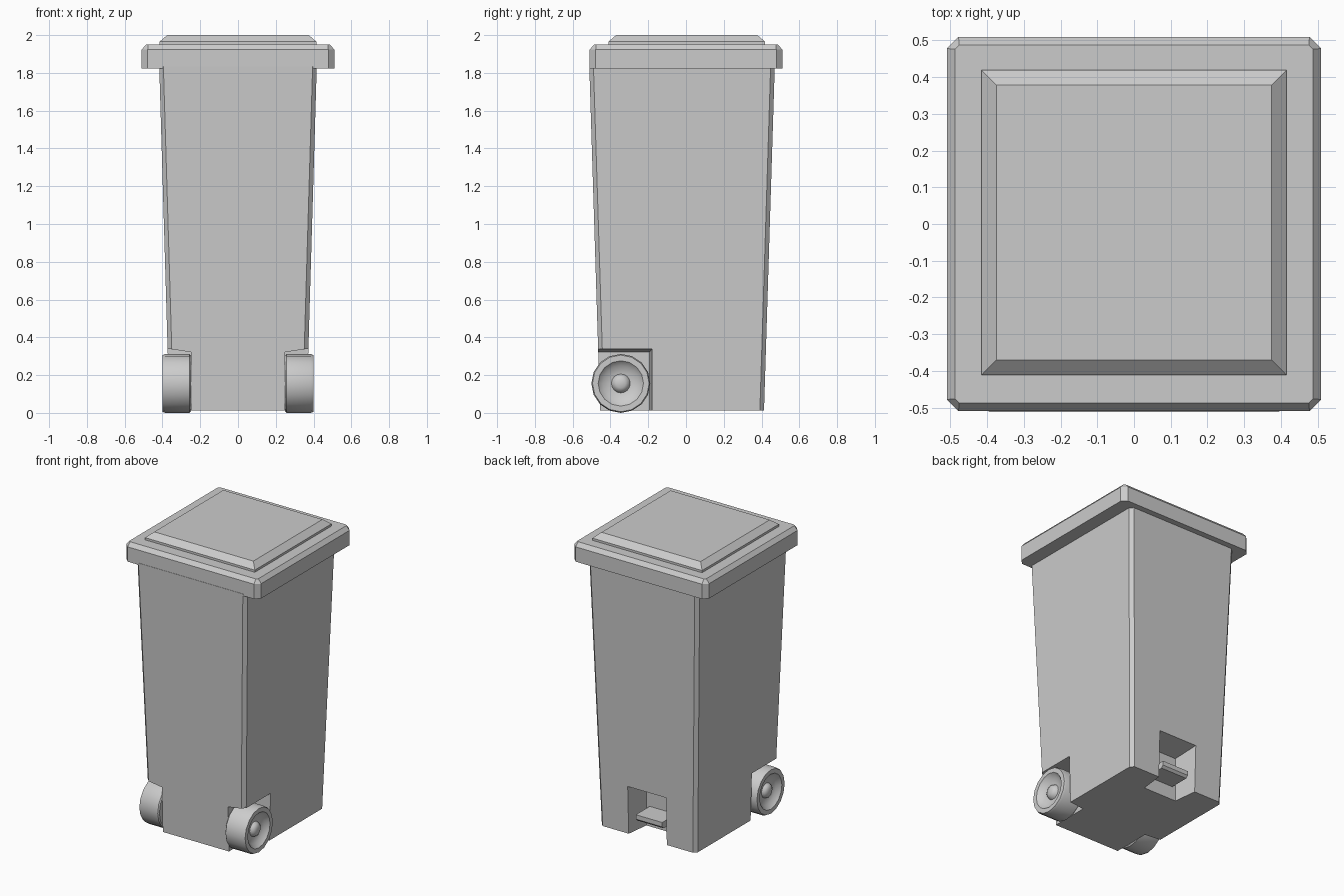
import bpy, bmesh, math

if "Cube" in bpy.data.objects:
    bpy.data.objects.remove(bpy.data.objects["Cube"])


def rect(x0, x1, y0, y1, z, c=0.0):
    """Horizontal rectangle, with corners cut by c when c > 0."""
    if c == 0:
        pts = [(x0, y0), (x1, y0), (x1, y1), (x0, y1)]
    else:
        pts = [(x0 + c, y0), (x1 - c, y0), (x1, y0 + c), (x1, y1 - c),
               (x1 - c, y1), (x0 + c, y1), (x0, y1 - c), (x0, y0 + c)]
    return [(x, y, z) for x, y in pts]


def loft(name, rings, caps=True):
    """Solid skinned through rings of equal point count."""
    bm = bmesh.new()
    loops = [[bm.verts.new(p) for p in r] for r in rings]
    n = len(loops[0])
    for a, b in zip(loops, loops[1:]):
        for i in range(n):
            j = (i + 1) % n
            bm.faces.new((a[i], a[j], b[j], b[i]))
    if caps:
        bm.faces.new(loops[0][::-1])
        bm.faces.new(loops[-1])
    bmesh.ops.remove_doubles(bm, verts=bm.verts, dist=1e-5)
    bmesh.ops.recalc_face_normals(bm, faces=bm.faces)
    mesh = bpy.data.meshes.new(name)
    bm.to_mesh(mesh)
    bm.free()
    ob = bpy.data.objects.new(name, mesh)
    bpy.context.collection.objects.link(ob)
    return ob


def activate(ob):
    bpy.ops.object.select_all(action='DESELECT')
    ob.select_set(True)
    bpy.context.view_layer.objects.active = ob


def cut(ob, cutter):
    activate(ob)
    m = ob.modifiers.new("cut", 'BOOLEAN')
    m.operation, m.solver, m.object = 'DIFFERENCE', 'EXACT', cutter
    bpy.ops.object.modifier_apply(modifier=m.name)
    bpy.data.objects.remove(cutter)


# Tapered body with cut corners
body = loft("body", [rect(-0.363, 0.363, -0.455, 0.413, 0.013, 0.022),
                     rect(-0.417, 0.417, -0.512, 0.47, 1.835, 0.022)])

# Wheel wells, open to the front, side and underside, with slight draft
for s in (-1, 1):
    def section(x, y, z):
        return [(s * x, -0.7, -0.1), (s * x, y, -0.1), (s * x, y, z), (s * x, -0.7, z)]
    cut(body, loft("well_cutter", [section(0.25, -0.193, 0.322),
                                   section(0.36, -0.18, 0.338),
                                   section(0.60, -0.18, 0.338)]))

# Pedal recess at the back, narrowing inwards
def recess(y, w, z):
    return [(-w, y, -0.1), (w, y, -0.1), (w, y, z), (-w, y, z)]

cut(body, loft("recess_cutter", [recess(0.25, 0.125, 0.315),
                                 recess(0.42, 0.145, 0.34),
                                 recess(0.60, 0.145, 0.34)]))

# Foot pedal
loft("foot_pedal", [rect(-0.1, 0.1, 0.24, 0.385, 0.105),
                    rect(-0.1, 0.1, 0.24, 0.40, 0.12),
                    rect(-0.1, 0.1, 0.24, 0.40, 0.15)])

# Lid rim and raised lid panel
loft("lid", [rect(-0.51, 0.51, -0.51, 0.51, 1.822, 0.032),
             rect(-0.51, 0.51, -0.51, 0.51, 1.923, 0.032),
             rect(-0.487, 0.487, -0.487, 0.487, 1.95, 0.011)])
loft("lid_panel", [rect(-0.415, 0.415, -0.411, 0.419, 1.94),
                   rect(-0.415, 0.415, -0.411, 0.419, 1.965),
                   rect(-0.375, 0.375, -0.37, 0.378, 2.0)])

# Wheels: (x, radius) profile revolved about the axle
PROFILE = [(0.25, 0), (0.25, 0.148), (0.257, 0.156), (0.385, 0.156), (0.40, 0.15),
           (0.40, 0.12), (0.372, 0.095), (0.365, 0.05), (0.383, 0.042),
           (0.394, 0.024), (0.398, 0)]
SIDES = 16
for s, side in ((-1, "left"), (1, "right")):
    rings = [[(s * x, -0.345 + r * math.cos(t), 0.156 + r * math.sin(t))
              for t in (2 * math.pi * i / SIDES for i in range(SIDES))]
             for x, r in PROFILE if r > 0]
    # Close the hub dome and the inner face with flat caps
    wheel = loft(side + "_wheel", rings)
    activate(wheel)
    bpy.ops.object.shade_smooth_by_angle(angle=math.radians(40))
